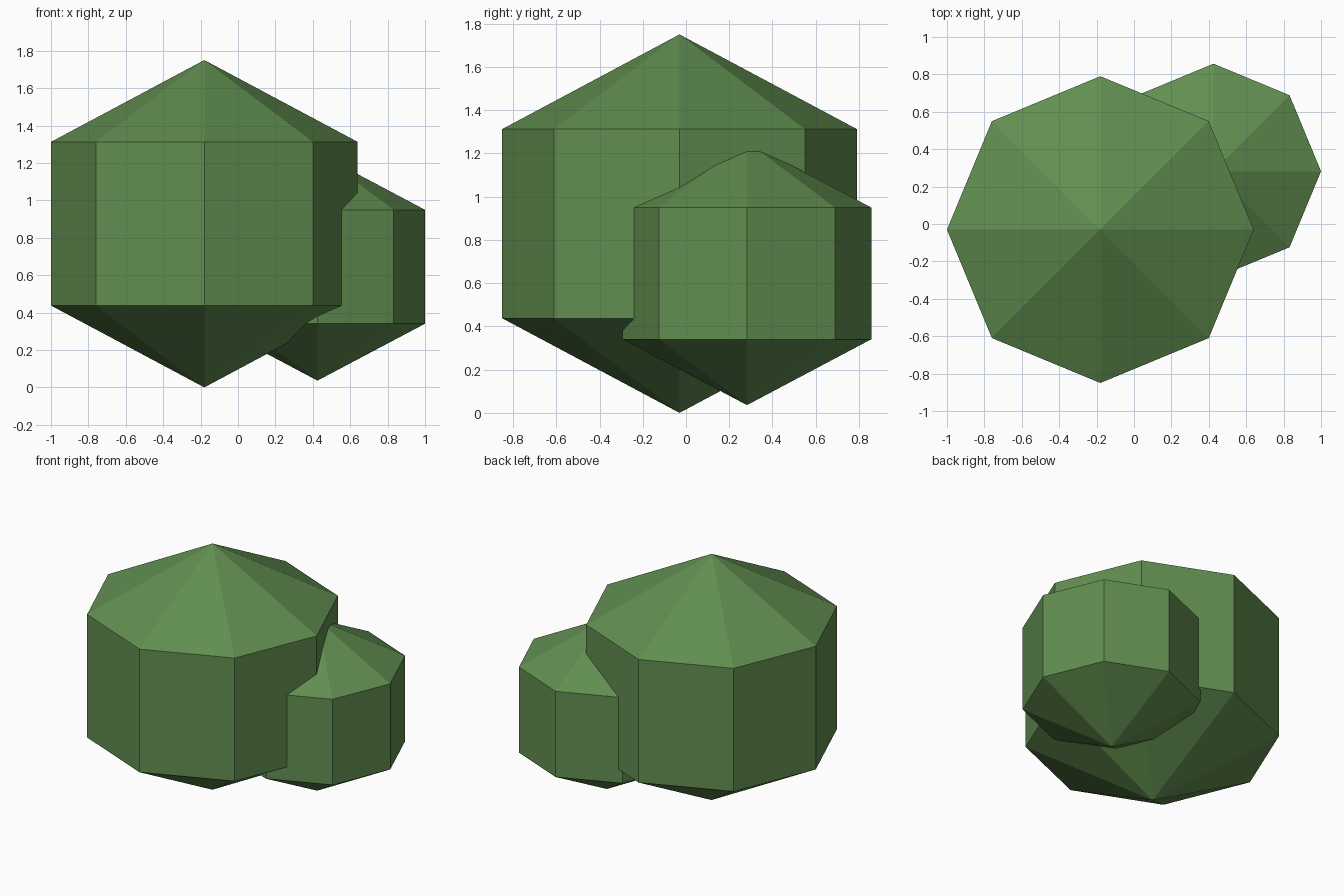
import bpy, bmesh, math

if "Cube" in bpy.data.objects:
    bpy.data.objects.remove(bpy.data.objects["Cube"])

leaf = bpy.data.materials.new("leaf green")
leaf.diffuse_color = (0.12, 0.27, 0.08, 1)
leaf.use_nodes = True
leaf.node_tree.nodes["Principled BSDF"].inputs["Base Color"].default_value = leaf.diffuse_color


def foliage(name, x, y, radius, z_bottom, z_top, sides=8):
    """Faceted bush clump: straight octagonal wall with a cone above and below."""
    quarter = (z_top - z_bottom) / 4
    bm = bmesh.new()
    rings = []
    for z in (z_bottom + quarter, z_top - quarter):
        rings.append([bm.verts.new((radius * math.cos(a), radius * math.sin(a), z))
                      for a in (math.tau * i / sides for i in range(sides))])
    low, high = rings
    bottom = bm.verts.new((0, 0, z_bottom))
    top = bm.verts.new((0, 0, z_top))
    for i in range(sides):
        j = (i + 1) % sides
        bm.faces.new((low[i], low[j], high[j], high[i]))
        bm.faces.new((high[i], high[j], top))
        bm.faces.new((low[j], low[i], bottom))
    mesh = bpy.data.meshes.new(name)
    bm.to_mesh(mesh)
    bm.free()
    mesh.materials.append(leaf)
    obj = bpy.data.objects.new(name, mesh)
    obj.location = (x, y, 0)
    bpy.context.collection.objects.link(obj)
    return obj


# Large clump and the smaller one growing out of its back right side
foliage("large_bush", -0.18, -0.03, 0.82, 0.0, 1.75)
foliage("small_bush", 0.425, 0.282, 0.575, 0.036, 1.254)
